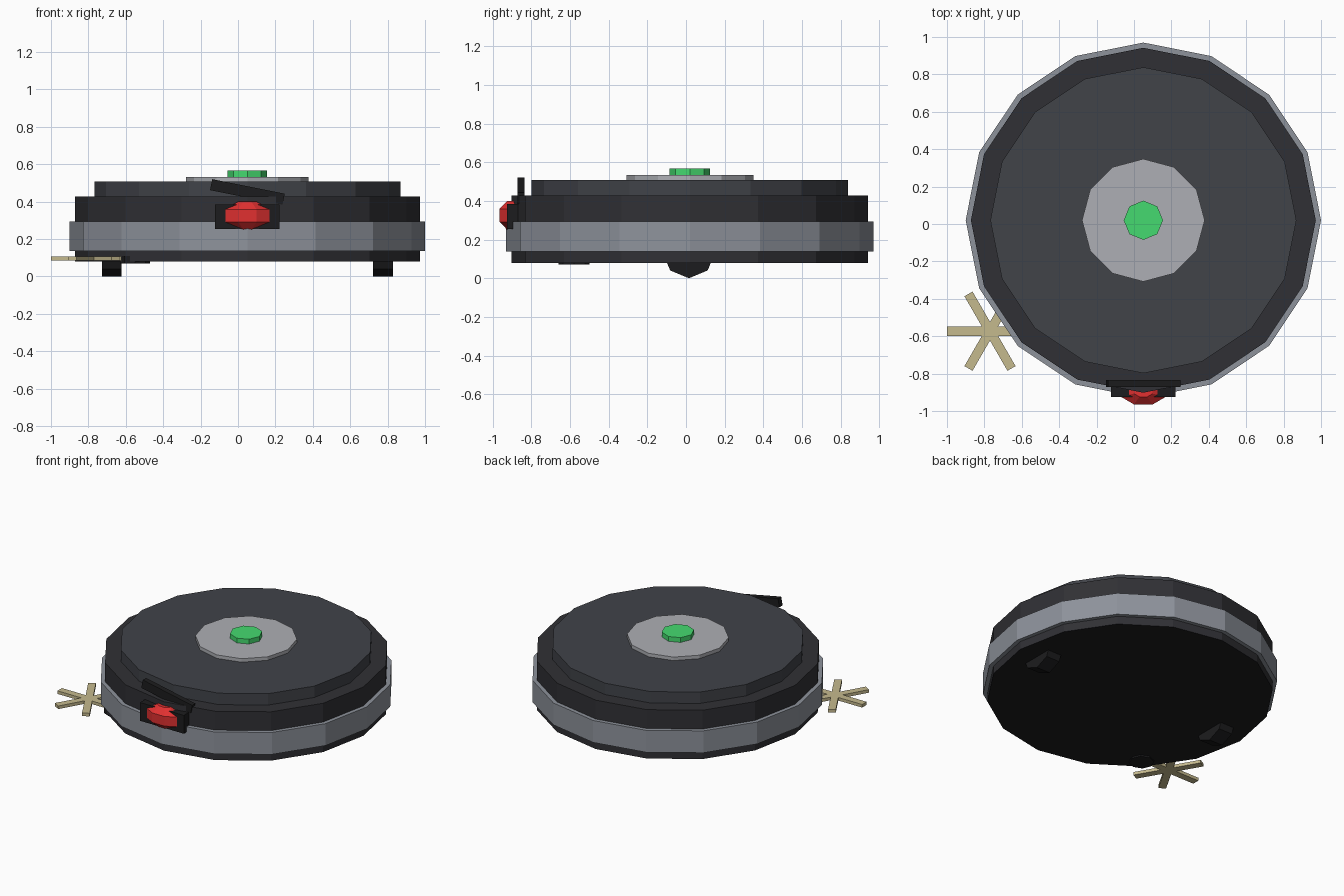
import bpy, bmesh
from math import radians, cos, sin, pi
from mathutils import Matrix

if "Cube" in bpy.data.objects:
    bpy.data.objects.remove(bpy.data.objects["Cube"])

CX, CY = 0.05, 0.02


def material(name, r, g, b):
    m = bpy.data.materials.new(name)
    m.diffuse_color = (r, g, b, 1)
    m.use_nodes = True
    m.node_tree.nodes["Principled BSDF"].inputs["Base Color"].default_value = m.diffuse_color
    return m


black = material("black", 0.012, 0.012, 0.013)
body_dark = material("body_dark", 0.03, 0.03, 0.035)
lid_dark = material("lid_dark", 0.052, 0.056, 0.066)
bumper_grey = material("bumper_grey", 0.27, 0.29, 0.33)
light_grey = material("light_grey", 0.42, 0.43, 0.46)
green = material("green", 0.06, 0.7, 0.16)
red = material("red", 0.75, 0.03, 0.03)
tan = material("tan", 0.56, 0.49, 0.27)


def finish(bm, name, mat):
    bmesh.ops.recalc_face_normals(bm, faces=bm.faces)
    me = bpy.data.meshes.new(name)
    bm.to_mesh(me)
    bm.free()
    ob = bpy.data.objects.new(name, me)
    me.materials.append(mat)
    bpy.context.collection.objects.link(ob)
    return ob


def lathe(name, profile, sides, mat, loc=(CX, CY, 0), phase=0, matrix=None):
    """Stack of capped polygon rings; profile is (radius, z) from the bottom up."""
    bm = bmesh.new()
    rings = [[bm.verts.new((r * cos(phase + 2 * pi * i / sides),
                            r * sin(phase + 2 * pi * i / sides), z))
              for i in range(sides)] for r, z in profile]
    for a, b in zip(rings, rings[1:]):
        for i in range(sides):
            j = (i + 1) % sides
            bm.faces.new((a[i], a[j], b[j], b[i]))
    bm.faces.new(rings[0])
    bm.faces.new(rings[-1])
    if matrix:
        bm.transform(matrix)
    ob = finish(bm, name, mat)
    ob.location = loc
    return ob


def box(name, size, loc, mat, rot=(0, 0, 0)):
    bm = bmesh.new()
    bmesh.ops.create_cube(bm, size=1)
    bm.transform(Matrix.Diagonal((*size, 1)))
    ob = finish(bm, name, mat)
    ob.location, ob.rotation_euler = loc, rot
    return ob


# Round body, bumper band, lid, and button
lathe("body", [(0.922, 0.08), (0.922, 0.427)], 16, body_dark).data.materials.append(black)
bpy.data.objects["body"].data.polygons[-2].material_index = 1   # black underside
lathe("bumper", [(0.95, 0.137), (0.95, 0.293)], 16, bumper_grey)
lathe("lid", [(0.818, 0.42), (0.818, 0.508)], 16, lid_dark)
lathe("top_disc", [(0.328, 0.50), (0.328, 0.533)], 12, light_grey)
lathe("power_button", [(0.105, 0.525), (0.105, 0.567)], 8, green)

# Wheels under the body, axis along x
for side, s in (("left", -1), ("right", 1)):
    lathe(side + "_wheel", [(0.137, -0.053), (0.137, 0.053)], 8, black,
          (CX + s * 0.725, 0.015, 0.137), 0, Matrix.Rotation(pi / 2, 4, 'Y'))

# Side brush: hub and three crossed bars
lathe("brush_hub", [(0.08, 0.07), (0.08, 0.11)], 8, black, (-0.55, -0.58, 0))
for k in range(3):
    box(f"brush_bar_{k + 1}", (0.46, 0.05, 0.022), (-0.77, -0.573, 0.097), tan,
        (0, 0, radians(60 * k)))

# Front eye with its housing and slanted brow
box("eye_housing", (0.344, 0.095, 0.13), (CX, -0.878, 0.32), black)
lathe("eye", [(0.054, -0.075), (0.13, -0.034), (0.13, 0.034), (0.054, 0.075)], 8, red,
      (CX, -0.895, 0.325), pi / 8, Matrix.Diagonal((1, 0.58, 1, 1)))
box("brow", (0.395, 0.037, 0.06), (CX, -0.853, 0.452), black, (0, radians(11.3), 0))
